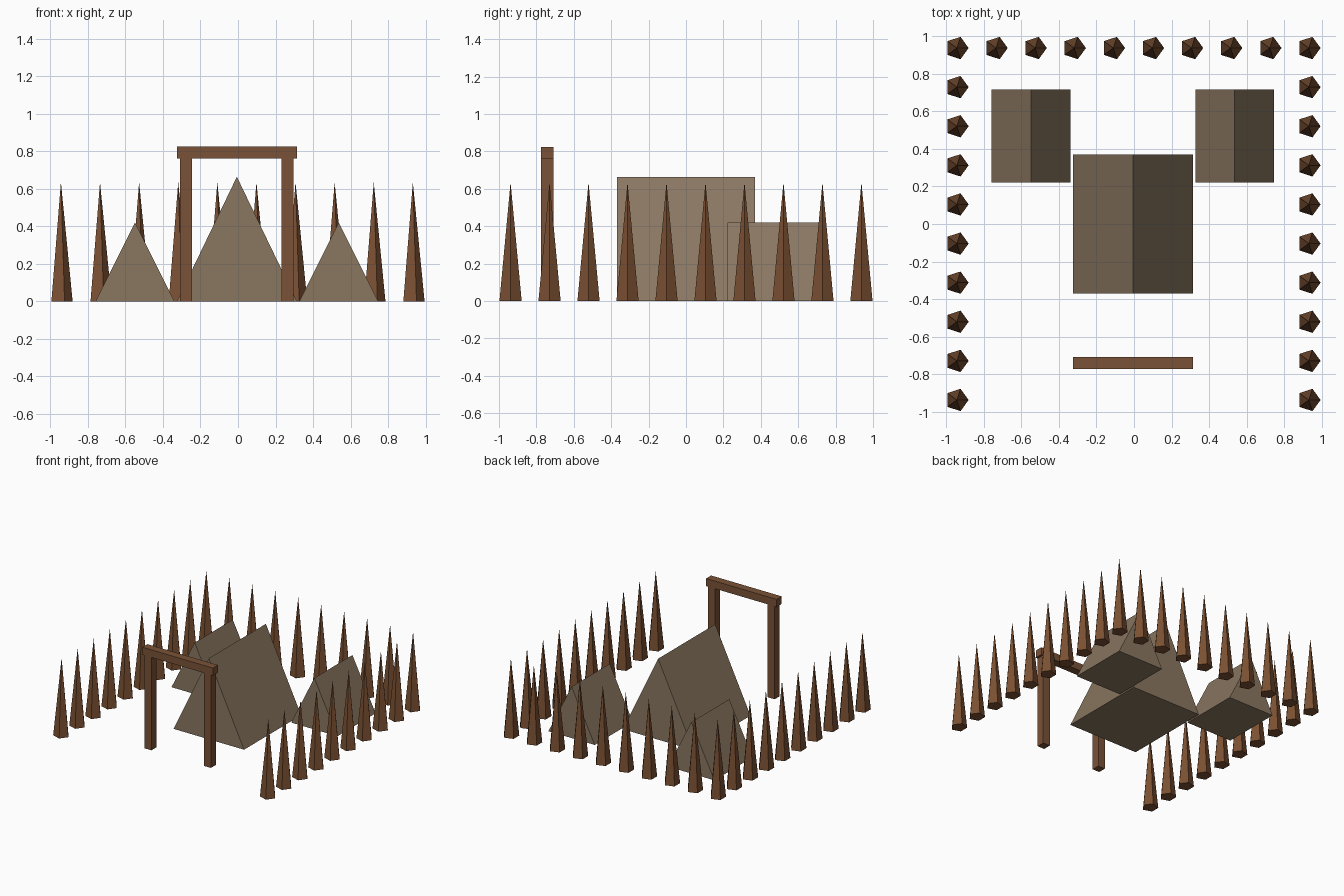
import bpy, bmesh, math
from mathutils import Matrix

if "Cube" in bpy.data.objects:
    bpy.data.objects.remove(bpy.data.objects["Cube"])


def material(name, rgb):
    # flat colour given as sRGB 0-255, stored linear
    m = bpy.data.materials.new(name)
    m.diffuse_color = [((c / 255 + 0.055) / 1.055) ** 2.4 for c in rgb] + [1]
    m.use_nodes = True
    m.node_tree.nodes["Principled BSDF"].inputs["Base Color"].default_value = m.diffuse_color
    return m


CANVAS = material("tent canvas", (138, 119, 97))
TIMBER = material("gate timber", (122, 82, 55))
STAKE = material("stake wood", (122, 80, 50))
CX = -0.006  # camp centre line


def finish(name, bm, mat):
    bmesh.ops.recalc_face_normals(bm, faces=bm.faces[:])
    mesh = bpy.data.meshes.new(name)
    bm.to_mesh(mesh)
    bm.free()
    mesh.materials.append(mat)
    obj = bpy.data.objects.new(name, mesh)
    bpy.context.collection.objects.link(obj)
    return obj


def box(name, x0, x1, y0, y1, z0, z1, mat):
    bm = bmesh.new()
    size = Matrix.Diagonal((x1 - x0, y1 - y0, z1 - z0, 1))
    mid = Matrix.Translation(((x0 + x1) / 2, (y0 + y1) / 2, (z0 + z1) / 2))
    bmesh.ops.create_cube(bm, size=1, matrix=mid @ size)
    return finish(name, bm, mat)


def tent(name, x, half, y0, y1, height):
    # triangular profile extruded along y
    bm = bmesh.new()
    tri = [bm.verts.new(p) for p in
           ((x - half, y0, 0), (x + half, y0, 0), (x, y0, height))]
    face = bm.faces.new(tri)
    ext = bmesh.ops.extrude_face_region(bm, geom=[face], use_keep_orig=True)
    moved = [v for v in ext["geom"] if isinstance(v, bmesh.types.BMVert)]
    bmesh.ops.translate(bm, verts=moved, vec=(0, y1 - y0, 0))
    return finish(name, bm, CANVAS)


def stake(name, x, y):
    # five-sided spike with one corner pointing to +x
    bm = bmesh.new()
    h, r = 0.635, 0.0625
    ring = [bm.verts.new((x + r * math.cos(a), y + r * math.sin(a), 0))
            for a in (i * math.tau / 5 for i in range(5))]
    tip = bm.verts.new((x, y, h))
    bm.faces.new(ring)
    for i in range(5):
        bm.faces.new((ring[i], ring[(i + 1) % 5], tip))
    return finish(name, bm, STAKE)


# tents
tent("main_tent", CX, 0.32, -0.37, 0.37, 0.664)
tent("left_tent", CX - 0.543, 0.21, 0.222, 0.716, 0.421)
tent("right_tent", CX + 0.543, 0.21, 0.222, 0.716, 0.421)

# gate
Y0, Y1 = -0.774, -0.709
for label, x in (("left", CX - 0.27), ("right", CX + 0.27)):
    box(label + "_gate_post", x - 0.032, x + 0.032, Y0, Y1, 0, 0.762, TIMBER)
box("gate_beam", CX - 0.32, CX + 0.32, Y0, Y1, 0.762, 0.824, TIMBER)

# palisade on the left, right and back sides
E = 0.938
steps = [-E + i * 2 * E / 9 for i in range(10)]
for i, t in enumerate(steps):
    stake(f"left_stake_{i}", CX - E, t)
    stake(f"right_stake_{i}", CX + E, t)
    if 0 < i < 9:
        stake(f"back_stake_{i}", CX + t, E)
